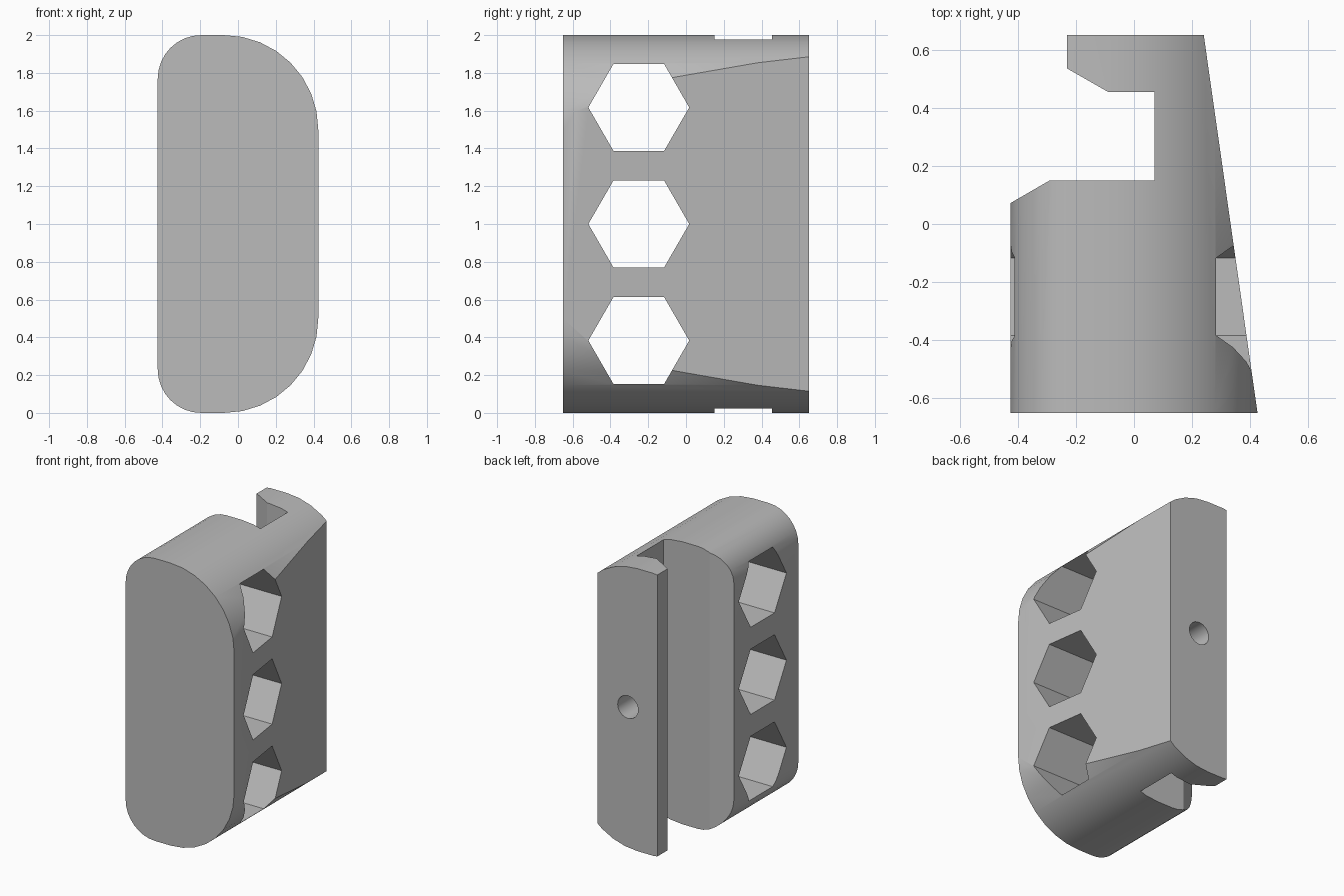
import bpy, bmesh
from math import cos, sin, pi, radians

if "Cube" in bpy.data.objects:
    bpy.data.objects.remove(bpy.data.objects["Cube"])

grey = bpy.data.materials.new("plain grey")
grey.use_nodes = True
colour = (0.5, 0.5, 0.5, 1)
grey.diffuse_color = colour
grey.node_tree.nodes["Principled BSDF"].inputs["Base Color"].default_value = colour


def prism(name, points, axis, start, end):
    """Extrude a flat outline along one axis."""
    place = {"x": lambda a, b: (start, a, b),
             "y": lambda a, b: (a, start, b),
             "z": lambda a, b: (a, b, start)}[axis]
    bm = bmesh.new()
    face = bm.faces.new([bm.verts.new(place(a, b)) for a, b in points])
    moved = bmesh.ops.extrude_face_region(bm, geom=[face])["geom"]
    step = [end - start if c == axis else 0 for c in "xyz"]
    bmesh.ops.translate(bm, vec=step, verts=[v for v in moved if isinstance(v, bmesh.types.BMVert)])
    bmesh.ops.recalc_face_normals(bm, faces=bm.faces)
    mesh = bpy.data.meshes.new(name)
    bm.to_mesh(mesh)
    bm.free()
    mesh.materials.append(grey)
    obj = bpy.data.objects.new(name, mesh)
    bpy.context.collection.objects.link(obj)
    return obj


def arc(cx, cy, r, first, last, steps):
    angles = [radians(first + (last - first) * i / steps) for i in range(steps + 1)]
    return [(cx + r * cos(t), cy + r * sin(t)) for t in angles]


def ring(cx, cy, r, sides):
    return arc(cx, cy, r, 0, 360, sides)[:-1]


# Rounded block, with larger radii on the +x side
HALF, BACK = 0.425, 0.65
BIG, SMALL = 0.5, 0.23
outline = (arc(HALF - BIG, 2 - BIG, BIG, 0, 90, 8)
           + arc(SMALL - HALF, 2 - SMALL, SMALL, 90, 180, 8)
           + arc(SMALL - HALF, SMALL, SMALL, 180, 270, 8)
           + arc(HALF - BIG, BIG, BIG, 270, 360, 8))
body = prism("holder_body", outline, "y", -BACK, BACK)

cutters = []
# Tapered side
cutters.append(prism("taper_cutter", [(HALF, -BACK), (0.24, BACK), (0.226, 0.75),
                                      (0.8, 0.75), (0.8, -BACK)], "z", -0.1, 2.1))
# Full-height slot with chamfered mouth and shortened rear lip
slot = [(-0.6, -0.029), (-0.29, 0.15), (0.07, 0.15), (0.07, 0.455),
        (-0.09, 0.455), (-0.23, 0.535), (-0.23, 0.8), (-0.6, 0.8)]
cutters.append(prism("slot_cutter", slot, "z", -0.1, 2.1))
# Three hexagonal through holes
for i in range(3):
    cutters.append(prism("hexagon_cutter", ring(-0.25, 0.383 + 0.617 * i, 0.267, 6), "x", -1, 1))
# Round hole through the rear lip
cutters.append(prism("round_hole_cutter", ring(0, 1, 0.08, 32), "y", 0.4, 0.8))

bpy.context.view_layer.objects.active = body
body.select_set(True)
for cutter in cutters:
    cut = body.modifiers.new(cutter.name, "BOOLEAN")
    cut.operation = "DIFFERENCE"
    cut.solver = "EXACT"
    cut.object = cutter
    bpy.ops.object.modifier_apply(modifier=cut.name)
    bpy.data.objects.remove(cutter)

bpy.ops.object.shade_smooth_by_angle(angle=radians(20))
